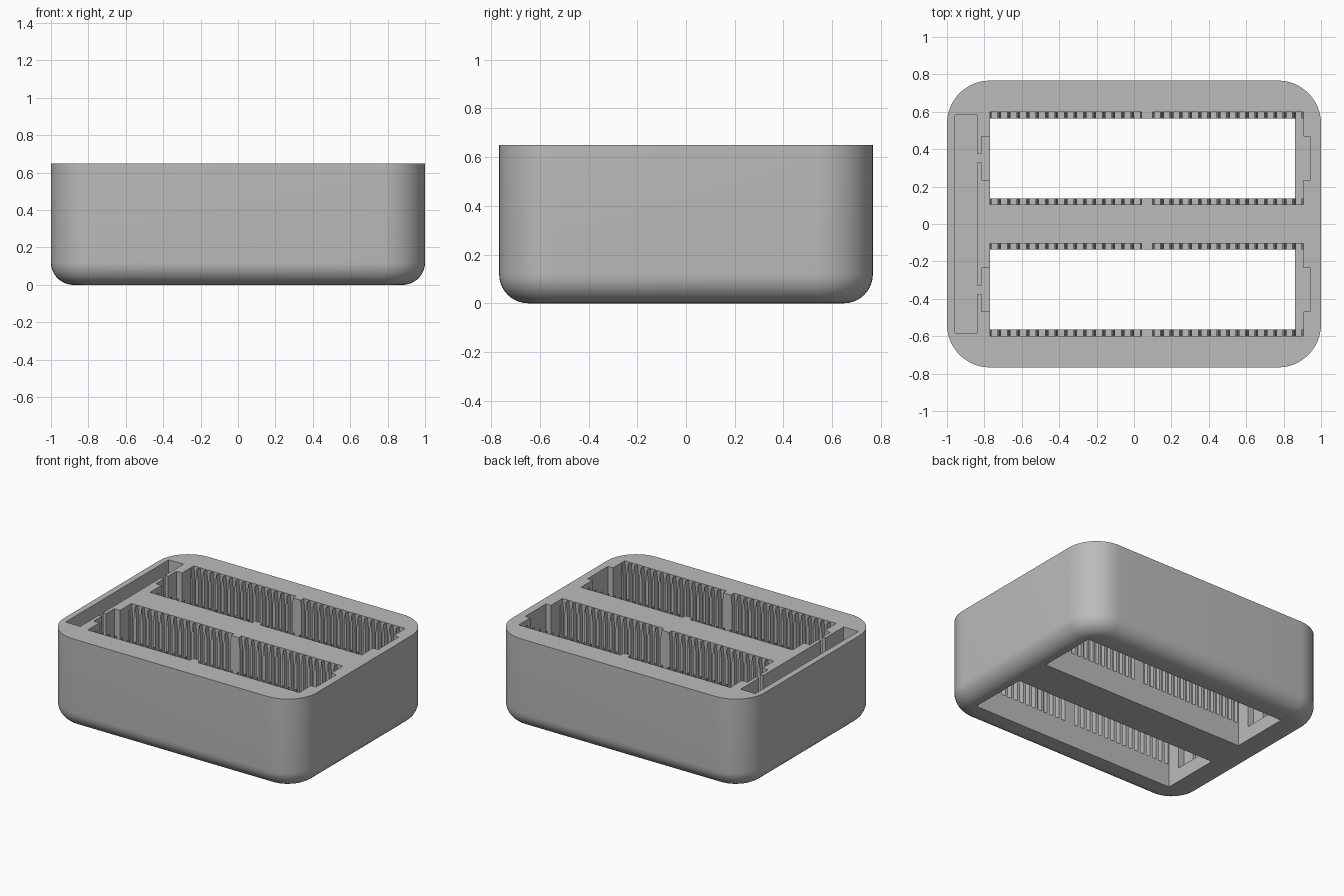
import bpy
import bmesh
from math import sin, cos, pi, radians

if "Cube" in bpy.data.objects:
    bpy.data.objects.remove(bpy.data.objects["Cube"], do_unlink=True)

HALF_X, HALF_Y, TOP = 1.0, 0.767, 0.65
CORNER, FILLET = 0.23, 0.12
LEDGE, FLOOR = 0.17, 0.1        # heights of slot bottoms and pocket bottoms
ABOVE = TOP + 0.1               # cutters rise past the rim

grey = bpy.data.materials.new("plain grey")
grey.use_nodes = True
COLOUR = (0.5, 0.5, 0.5, 1)
grey.diffuse_color = COLOUR
grey.node_tree.nodes["Principled BSDF"].inputs["Base Color"].default_value = COLOUR


def make_object(name, bm):
    bmesh.ops.recalc_face_normals(bm, faces=bm.faces)
    mesh = bpy.data.meshes.new(name)
    bm.to_mesh(mesh)
    bm.free()
    mesh.materials.append(grey)
    obj = bpy.data.objects.new(name, mesh)
    bpy.context.collection.objects.link(obj)
    return obj


def prism(bm, profile, y0, y1):
    """Extrude an x-z profile from y0 to y1."""
    ends = [[bm.verts.new((x, y, z)) for x, z in profile] for y in (y0, y1)]
    bm.faces.new(ends[0])
    bm.faces.new(ends[1])
    n = len(profile)
    for i in range(n):
        j = (i + 1) % n
        bm.faces.new((ends[0][i], ends[0][j], ends[1][j], ends[1][i]))


def box(bm, x0, x1, y0, y1, z0):
    prism(bm, [(x0, z0), (x1, z0), (x1, ABOVE), (x0, ABOVE)], y0, y1)


def both_rows(bm, x0, x1, y0, y1, z0):
    box(bm, x0, x1, y0, y1, z0)
    box(bm, x0, x1, -y1, -y0, z0)


def ring(bm, inset, z, steps=12):
    """Rounded rectangle loop."""
    r = CORNER - inset
    verts = []
    for k, (sx, sy) in enumerate([(1, 1), (-1, 1), (-1, -1), (1, -1)]):
        for i in range(steps + 1):
            a = (k + i / steps) * pi / 2
            verts.append(bm.verts.new((sx * (HALF_X - CORNER) + r * cos(a),
                                       sy * (HALF_Y - CORNER) + r * sin(a), z)))
    return verts


# Solid body with rounded corners and a rounded bottom edge
bm = bmesh.new()
rings = []
for i in range(11):
    a = i / 10 * pi / 2
    rings.append(ring(bm, FILLET * (1 - sin(a)), FILLET * (1 - cos(a))))
rings.append(ring(bm, 0, TOP))
for low, high in zip(rings, rings[1:]):
    for i in range(len(low)):
        j = (i + 1) % len(low)
        bm.faces.new((low[i], low[j], high[j], high[i]))
bm.faces.new(rings[0])
bm.faces.new(rings[-1])
body = make_object("storage_tray", bm)

cutters = []

# Two long bays open through the floor
bm = bmesh.new()
both_rows(bm, -0.77, 0.86, 0.135, 0.565, -0.1)
cutters.append(make_object("bay_cutter", bm))

# Rows of slots, flared at the top so the dividers end in points
bm = bmesh.new()
COUNT, WIDTH, FLARE = 16, 0.015, 0.024
for start, end in ((-0.77, 0.04), (0.1, 0.905)):
    pitch = (end - start - 2 * FLARE) / (COUNT - 1)
    for i in range(COUNT):
        x = start + FLARE + i * pitch
        right = [(WIDTH, LEDGE), (WIDTH, TOP - 0.08), (FLARE, TOP), (FLARE, ABOVE)]
        profile = [(x + w, z) for w, z in right]
        profile += [(x - w, z) for w, z in reversed(right)]
        prism(bm, profile, 0.105, 0.6)
        prism(bm, profile, -0.6, -0.105)
cutters.append(make_object("slot_cutter", bm))

# Long side trough, and the stepped end of each bay
bm = bmesh.new()
box(bm, -0.957, -0.84, -0.583, 0.583, FLOOR)
both_rows(bm, 0.8, 0.905, 0.135, 0.565, LEDGE)
cutters.append(make_object("trough_cutter", bm))

# Finger pockets at both ends of each bay
bm = bmesh.new()
both_rows(bm, -0.815, -0.7, 0.235, 0.468, FLOOR)
both_rows(bm, 0.88, 0.945, 0.235, 0.468, LEDGE)
cutters.append(make_object("pocket_cutter", bm))

# Narrow channels joining the pockets to the trough
bm = bmesh.new()
both_rows(bm, -0.88, -0.79, 0.328, 0.375, FLOOR)
cutters.append(make_object("channel_cutter", bm))

bpy.ops.object.select_all(action="DESELECT")
body.select_set(True)
bpy.context.view_layer.objects.active = body
for cutter in cutters:
    mod = body.modifiers.new(cutter.name, "BOOLEAN")
    mod.operation = "DIFFERENCE"
    mod.solver = "EXACT"
    mod.object = cutter
    bpy.ops.object.modifier_apply(modifier=mod.name)
    bpy.data.objects.remove(cutter, do_unlink=True)

bpy.ops.object.shade_smooth_by_angle(angle=radians(30))
